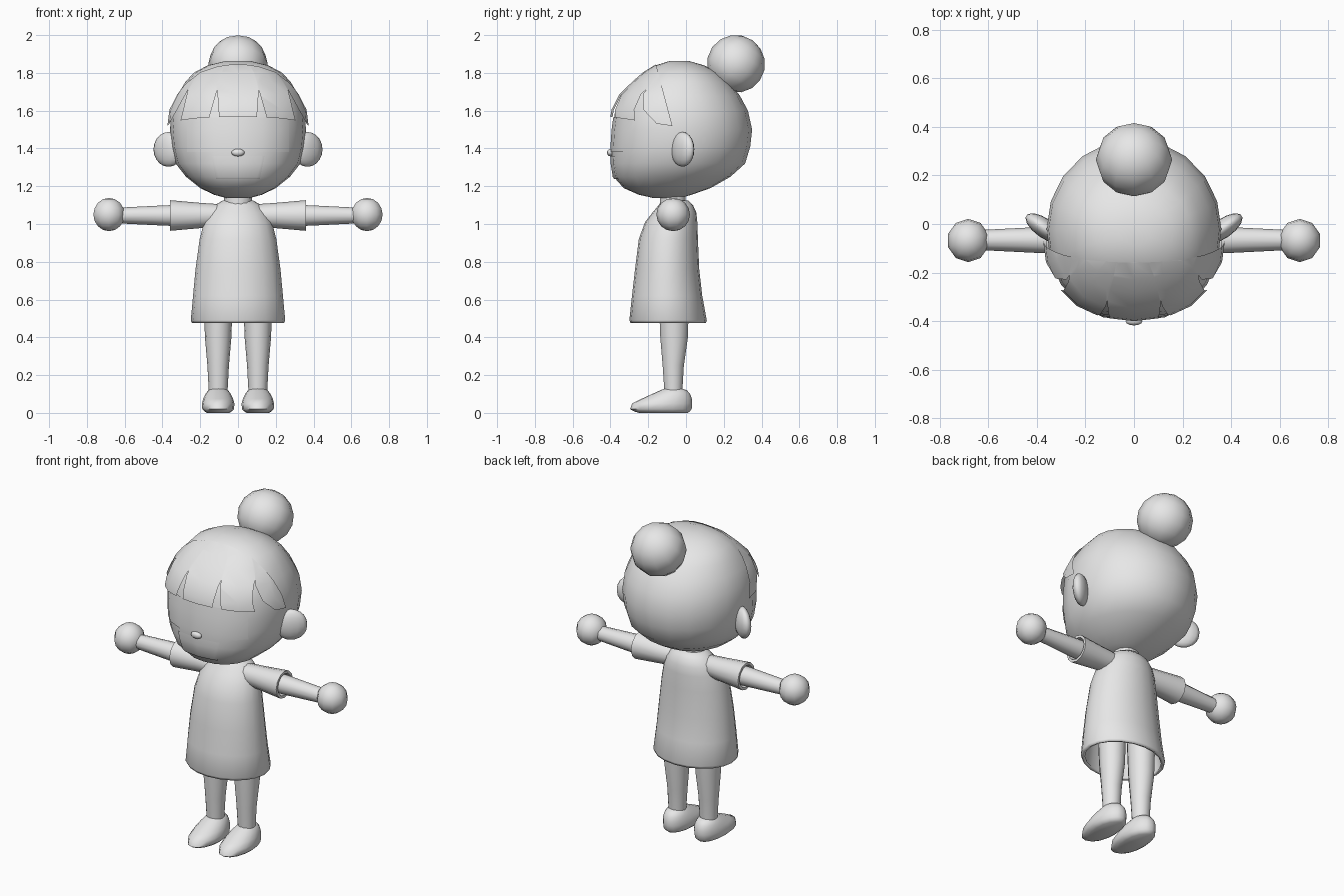
import bpy, bmesh, math
from mathutils import Vector, Matrix

if "Cube" in bpy.data.objects:
    bpy.data.objects.remove(bpy.data.objects["Cube"])

GREY = bpy.data.materials.new("light_grey")
GREY.diffuse_color = (0.8, 0.8, 0.8, 1)
GREY.use_nodes = True
GREY.node_tree.nodes["Principled BSDF"].inputs["Base Color"].default_value = GREY.diffuse_color


def finish(bm, name, angle=45, fix=True):
    """Turn a bmesh into a smooth-shaded object."""
    if fix:
        bmesh.ops.recalc_face_normals(bm, faces=bm.faces)
    me = bpy.data.meshes.new(name)
    bm.to_mesh(me)
    bm.free()
    me.materials.append(GREY)
    me.shade_smooth()
    me.set_sharp_from_angle(angle=math.radians(angle))
    ob = bpy.data.objects.new(name, me)
    bpy.context.collection.objects.link(ob)
    return ob


def loft(rings, segs=20, x=0.0, power=2.0, bottom=True, top=True):
    """Stack of rounded rings: (z, half width, front y, back y)."""
    bm = bmesh.new()
    rows = []
    for z, w, yf, yb in rings:
        row = []
        for i in range(segs):
            a = 2 * math.pi * i / segs
            c, s = math.cos(a), math.sin(a)
            p = 2 / (power if s < 0 else 2.0)
            px = math.copysign(abs(c) ** p, c) * w
            py = math.copysign(abs(s) ** p, s) * (yb - yf) / 2
            row.append(bm.verts.new((x + px, (yf + yb) / 2 + py, z)))
        rows.append(row)
    for a, b in zip(rows, rows[1:]):
        for i in range(segs):
            j = (i + 1) % segs
            bm.faces.new((a[i], a[j], b[j], b[i]))
    if bottom:
        bm.faces.new(rows[0][::-1])
    if top:
        bm.faces.new(rows[-1])
    bmesh.ops.recalc_face_normals(bm, faces=bm.faces)
    return bm


def ball(name, loc, radii, segs=16, rings=10, rot=None):
    bm = bmesh.new()
    m = Matrix.Translation(loc) @ (rot or Matrix()) @ Matrix.Diagonal((*radii, 1))
    bmesh.ops.create_uvsphere(bm, u_segments=segs, v_segments=rings, radius=1, matrix=m)
    return finish(bm, name, 60)


def tube(name, stations, side, segs=12):
    """Round sleeve or arm along x: (x, radius)."""
    bm = bmesh.new()
    rows = []
    for x, r in stations:
        rows.append([bm.verts.new((side * x, -0.066 + r * math.cos(a), 1.045 + r * math.sin(a)))
                     for a in (2 * math.pi * i / segs for i in range(segs))])
    for a, b in zip(rows, rows[1:]):
        for i in range(segs):
            j = (i + 1) % segs
            bm.faces.new((a[i], a[j], b[j], b[i]))
    bm.faces.new(rows[0])
    bm.faces.new(rows[-1])
    return finish(bm, name, 40)


def cut(bm, point, normal, clear=True):
    geom = bm.verts[:] + bm.edges[:] + bm.faces[:]
    bmesh.ops.bisect_plane(bm, geom=geom, plane_co=point, plane_no=Vector(normal).normalized(),
                           clear_outer=clear)


# Head
HEAD = [(1.137, .06, -.17, -.03), (1.155, .127, -.25, .03), (1.19, .20, -.33, .13),
        (1.25, .275, -.383, .235), (1.32, .33, -.394, .313), (1.41, .352, -.395, .34),
        (1.5, .36, -.389, .35), (1.6, .352, -.375, .328), (1.68, .322, -.343, .285),
        (1.75, .28, -.28, .23), (1.80, .235, -.225, .175), (1.84, .16, -.16, .095),
        (1.862, .07, -.09, .02)]


def head_shell(offset):
    """Head surface pushed outward by offset(z)."""
    bm = loft(HEAD, 20, power=2.3)
    bm.normal_update()
    moves = [v.normal * offset(v.co.z) for v in bm.verts]
    for v, d in zip(bm.verts, moves):
        v.co += d
    return bm


finish(loft(HEAD, 20, power=2.3), "head", 60)

# Fringe: front shell of hair with four pointed slits
bm = head_shell(lambda z: 0.004 + 0.018 * min(1, max(0, (1.76 - z) / 0.18)))
cut(bm, (0, -.16, 1.85), (0, .32, .085))
cut(bm, (0, -.4, 1.568), (0, -.15, -1))
BASE, TIP = 1.565, 1.71
for s in (-1, 1):
    for inner, outer, apex in ((.10, .152, .11), (.30, .345, .265)):
        for b in (inner, outer):
            cut(bm, (s * b, 0, BASE), (TIP - BASE, 0, -s * (apex - b)), False)

        def inside(f):
            c = f.calc_center_median()
            t = (c.z - BASE) / (TIP - BASE)
            lo, hi = inner + (apex - inner) * t, outer + (apex - outer) * t
            return t < 1 and lo < s * c.x < hi
        bmesh.ops.delete(bm, geom=[f for f in bm.faces if inside(f)], context='FACES')
finish(bm, "fringe", 60, fix=False)

# Thin face plates: eye band and mouth
for name, w, z0, z1, slope in (("eye_plate", .27, 1.38, 1.565, 0), ("mouth_plate", .14, 1.237, 1.36, .2)):
    bm = head_shell(lambda z: 0.005)
    cut(bm, (0, -.15, 0), (0, 1, 0))
    cut(bm, (0, 0, z0), (0, 0, -1))
    cut(bm, (0, 0, z1), (0, 0, 1))
    for s in (-1, 1):
        cut(bm, (s * w, 0, z1), (s, 0, -slope))
    finish(bm, name, 60, fix=False)

# Nose, hair bun, neck
ball("nose", (0, -.40, 1.378), (.035, .018, .02), 12, 8)
ball("hair_bun", (0, .265, 1.848), (.157, .154, .152), 12, 8,
     Matrix.Rotation(math.radians(-35), 4, 'X'))
finish(loft([(1.08, .075, -.14, 0), (1.16, .075, -.14, 0)], 14), "neck")

# Dress, open at the hem
dress = finish(loft([(.475, .243, -.293, .105), (.49, .25, -.30, .11), (.62, .238, -.286, .086),
                     (.76, .225, -.27, .07), (.92, .203, -.25, .063), (1.01, .18, -.217, .06),
                     (1.06, .155, -.178, .055), (1.10, .122, -.145, .037),
                     (1.125, .08, -.125, .01)], 20, bottom=False), "dress", 50)
mod = dress.modifiers.new("thickness", 'SOLIDIFY')
mod.thickness = 0.018
mod.offset = -1

for side, label in ((-1, "left"), (1, "right")):
    # Ear: flat ellipsoid swept backward
    ball(label + "_ear", (side * .368, -.018, 1.395), (.093, .04, .092), 14, 10,
         Matrix.Rotation(math.radians(35 * side), 4, 'Z'))
    # Sleeve with recessed opening, arm and hand
    tube(label + "_sleeve", [(.07, .058), (.20, .067), (.36, .081), (.36, .066), (.31, .06)], side)
    tube(label + "_arm", [(.28, .056), (.38, .054), (.64, .041)], side)
    ball(label + "_hand", (side * .683, -.068, 1.05), (.087, .089, .088), 10, 8)
    # Leg and shoe
    x = side * .105
    finish(loft([(.12, .05, -.116, -.018), (.25, .057, -.125, -.01), (.40, .07, -.138, .012),
                 (.70, .08, -.15, .02)], 14, x), label + "_leg")
    finish(loft([(0.005, .06, -.25, .01), (.008, .072, -.275, .02), (.02, .084, -.296, .03),
                 (.05, .086, -.285, .033), (.075, .079, -.235, .031), (.10, .067, -.18, .022),
                 (.12, .052, -.135, .005), (.132, .035, -.105, -.03)], 16, x),
           label + "_shoe", 60)

# Rest the soles on the floor
for ob in bpy.data.objects:
    if ob.name.endswith("_shoe"):
        for v in ob.data.vertices:
            if v.co.z < .006:
                v.co.z = 0
